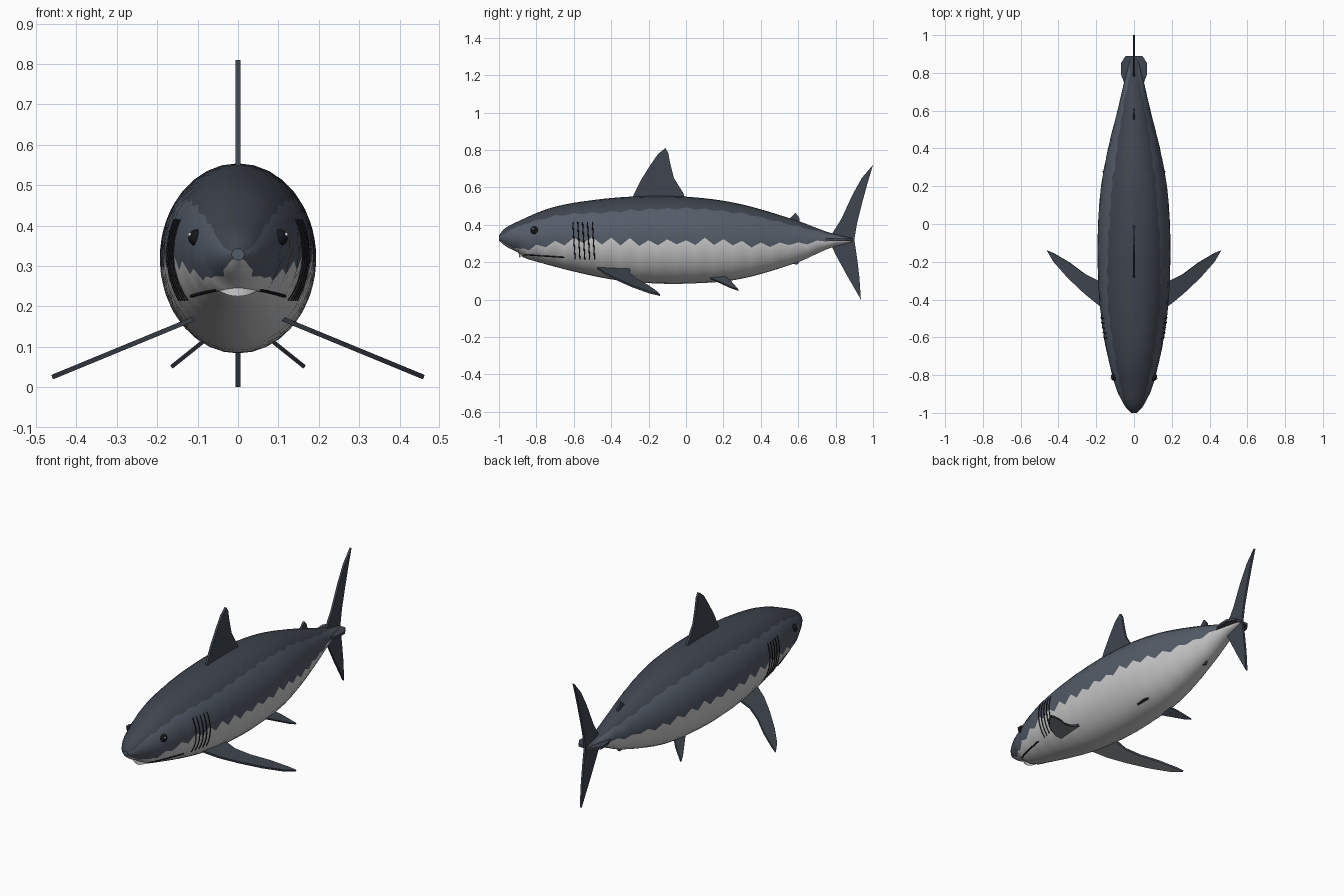
import bpy, bmesh, math, random
from mathutils import Vector

if "Cube" in bpy.data.objects:
    bpy.data.objects.remove(bpy.data.objects["Cube"])

random.seed(4)


def mat(name, r, g, b):
    m = bpy.data.materials.new(name)
    m.diffuse_color = (r, g, b, 1)
    m.use_nodes = True
    m.node_tree.nodes["Principled BSDF"].inputs["Base Color"].default_value = m.diffuse_color
    return m


BACK = mat("back_dark", .05, .06, .078)
SIDE = mat("side_slate", .088, .108, .14)
BELLY = mat("belly_white", .66, .68, .69)
UNDER = mat("fin_underside", .2, .21, .215)
BLACK = mat("black", .008, .008, .01)
TEETH = mat("teeth_white", .85, .85, .83)


def curve_at(keys, y):
    """Smooth interpolation through (y, value) pairs."""
    if y <= keys[0][0]:
        return keys[0][1]
    for i in range(len(keys) - 1):
        (a, u), (b, v) = keys[i], keys[i + 1]
        if y <= b:
            def slope(j):
                p, q = keys[max(j - 1, 0)], keys[min(j + 1, len(keys) - 1)]
                return (q[1] - p[1]) / (q[0] - p[0])
            h, t = b - a, (y - a) / (b - a)
            return (u * (1 + 2 * t) * (1 - t) ** 2 + v * t * t * (3 - 2 * t)
                    + h * slope(i) * t * (1 - t) ** 2 - h * slope(i + 1) * t * t * (1 - t))
    return keys[-1][1]


TOP = [(-1, .343), (-.97, .38), (-.9, .417), (-.74, .485), (-.57, .522), (-.3, .55), (0, .55),
       (.28, .513), (.6, .42), (.76, .36), (.89, .328)]
BOTTOM = [(-1, .315), (-.96, .282), (-.9, .253), (-.87, .226), (-.8, .203), (-.6, .15),
          (-.4, .108), (-.2, .088), (0, .085), (.28, .108), (.6, .2), (.76, .272), (.89, .308)]
WIDTH = [(-1, .016), (-.97, .045), (-.9, .083), (-.8, .116), (-.6, .16), (-.4, .184), (-.2, .193),
         (0, .191), (.2, .175), (.4, .138), (.6, .088), (.75, .053), (.89, .02)]
WHITE_LINE = [(-1, .318), (-.92, .275), (-.8, .28), (-.6, .315), (-.4, .315), (-.2, .3),
              (.1, .307), (.5, .297), (.75, .312), (.89, .317)]
DARK_LINE = [(-1, .335), (-.9, .39), (-.7, .445), (-.3, .475), (0, .487), (.3, .46),
             (.6, .39), (.89, .323)]


def section(y):
    t, b = curve_at(TOP, y), curve_at(BOTTOM, y)
    return (t + b) / 2, (t - b) / 2, curve_at(WIDTH, y)


def skin_x(y, z):
    c, h, w = section(y)
    return w * math.sqrt(max(0, 1 - ((z - c) / h) ** 2))


def finish(name, bm, mats, smooth=True):
    bmesh.ops.recalc_face_normals(bm, faces=bm.faces)
    me = bpy.data.meshes.new(name)
    bm.to_mesh(me)
    bm.free()
    for m in mats:
        me.materials.append(m)
    ob = bpy.data.objects.new(name, me)
    bpy.context.collection.objects.link(ob)
    if smooth:
        bpy.ops.object.select_all(action='DESELECT')
        ob.select_set(True)
        bpy.context.view_layer.objects.active = ob
        bpy.ops.object.shade_smooth_by_angle(angle=math.radians(35))
    return ob


# Body: elliptical rings whose columns follow the wavy colour borders
def build_body():
    bm = bmesh.new()
    ys = [-1, -.99, -.975, -.95, -.925, -.9, -.885, -.87, -.84] + [-.8 + .05 * i for i in range(34)] + [.89]
    NB, NS, NT = 8, 4, 4
    rings = []
    for k, y in enumerate(ys):
        c, h, w = section(y)
        calm = min(1, h / .2) * (.4 if y < -.85 else 1)

        def angle(line, amp):
            z = curve_at(line, y) + calm * amp * (1 if k % 2 else -1) * random.uniform(.3, 1)
            return math.asin(max(-.9, min(.9, (z - c) / h)))
        lo = angle(WHITE_LINE, .024)
        hi = max(lo + .1, angle(DARK_LINE, .009))
        q = math.pi / 2
        half = [-q + (lo + q) * i / NB for i in range(NB)]
        half += [lo + (hi - lo) * i / NS for i in range(NS)]
        half += [hi + (q - hi) * i / NT for i in range(NT + 1)]
        full = half + [math.pi - a for a in half[-2:0:-1]]
        rings.append([bm.verts.new((w * math.cos(a), y, c + h * math.sin(a))) for a in full])
    n = len(rings[0])
    for r, s in zip(rings, rings[1:]):
        for i in range(n):
            f = bm.faces.new((r[i], r[(i + 1) % n], s[(i + 1) % n], s[i]))
            col = i if i < n // 2 else n - 1 - i
            f.material_index = 0 if col < NB else 1 if col < NB + NS else 2
    bm.faces.new(rings[0]).material_index = 1
    bm.faces.new(rings[-1]).material_index = 1
    finish("body", bm, [BELLY, SIDE, BACK])


# Fins: thin plates from an outline
def plate(name, pts, offset, mats=(BACK,)):
    bm = bmesh.new()
    o = Vector(offset)
    a = [bm.verts.new(Vector(p) + o) for p in pts]
    b = [bm.verts.new(Vector(p) - o) for p in pts]
    n = len(pts)
    bm.faces.new(a)
    low = bm.faces.new(b[::-1])
    if len(mats) > 1:
        low.material_index = 1
    for i in range(n):
        bm.faces.new((a[i], a[(i + 1) % n], b[(i + 1) % n], b[i]))
    return finish(name, bm, mats, False)


# Dark grooves that lie on the skin
def groove(name, pts, radius):
    cu = bpy.data.curves.new(name, 'CURVE')
    cu.dimensions = '3D'
    cu.bevel_depth = radius
    cu.bevel_resolution = 1
    sp = cu.splines.new('POLY')
    sp.points.add(len(pts) - 1)
    for p, v in zip(sp.points, pts):
        p.co = (*v, 1)
    cu.materials.append(BLACK)
    bpy.context.collection.objects.link(bpy.data.objects.new(name, cu))


build_body()

# Upright fins on the centre line, outlines in (y, z)
UPRIGHT = {
    "dorsal_fin": [(-.29, .53), (-.28, .56), (-.24, .64), (-.19, .72), (-.15, .778), (-.11, .81),
                   (-.095, .785), (-.085, .73), (-.065, .65), (-.015, .57), (0, .53)],
    "second_dorsal_fin": [(.54, .42), (.56, .44), (.585, .465), (.605, .44), (.61, .40)],
    "anal_fin": [(.55, .21), (.575, .19), (.595, .187), (.61, .205), (.62, .23)],
    "tail_upper_lobe": [(.77, .335), (.83, .43), (.89, .56), (.94, .65), (1.0, .72), (.97, .62),
                        (.94, .51), (.915, .41), (.9, .32), (.8, .315)],
    "tail_lower_lobe": [(.77, .305), (.80, .24), (.86, .13), (.935, 0), (.927, .12), (.915, .22),
                        (.9, .32), (.8, .325)],
}
for name, pts in UPRIGHT.items():
    plate(name, [(0, y, z) for y, z in pts], (.006, 0, 0))

# Paired fins, outlines in (x, y), sloping outward and down
PECTORAL = [(.11, -.475), (.18, -.435), (.26, -.37), (.35, -.285), (.425, -.2), (.46, -.14),
            (.425, -.155), (.34, -.205), (.26, -.265), (.19, -.3), (.11, -.3)]
PELVIC = [(.085, .13), (.13, .21), (.15, .245), (.165, .28), (.135, .26), (.10, .235), (.065, .2)]
for s, tag in ((1, "left"), (-1, "right")):
    plate("pectoral_fin_" + tag, [(s * x, y, .165 - .412 * (x - .12)) for x, y in PECTORAL],
          (s * .002, 0, .0055), (BACK, UNDER))
    plate("pelvic_fin_" + tag, [(s * x, y, .11 - .8 * (x - .09)) for x, y in PELVIC],
          (s * .003, 0, .004))

    # Tail keel
    keel = [(0, .70), (.05, .74), (.068, .79), (.07, .85), (.045, .89), (0, .89)]
    plate("tail_keel_" + tag, [(s * x, y, .32) for x, y in keel], (0, 0, .007))

    # Gill slits
    for i in range(5):
        pts = []
        for j in range(8):
            z = .215 + .2 * j / 7
            y = -.605 + .026 * i + .012 * (1 - j / 7)
            pts.append((s * skin_x(y, z), y, z))
        groove(f"gill_slit_{tag}_{i + 1}", pts, .003)

    # Mouth line
    pts = []
    for j in range(10):
        y = -.865 + .215 * j / 9
        z = .24 - .015 * j / 9
        pts.append((s * skin_x(y, z), y, z))
    groove("mouth_line_" + tag, pts, .004)

    # Eye with a small bright glint
    ex = skin_x(-.81, .37)
    for nm, r, loc, m in (("eye_", .021, (ex - .006, -.81, .37), BLACK),
                          ("eye_glint_", .005, (ex + .011, -.818, .378), TEETH)):
        bm = bmesh.new()
        bmesh.ops.create_uvsphere(bm, u_segments=16, v_segments=10, radius=r)
        bmesh.ops.translate(bm, verts=bm.verts, vec=(s * loc[0], loc[1], loc[2]))
        finish(nm + tag, bm, [m])

# Teeth: a curved crescent under the snout
bm = bmesh.new()
rows = []
for i in range(13):
    t = i / 6 - 1
    y = -.892 + .037 * t * t
    rows.append([bm.verts.new((.06 * t, y, z)) for z in (.247, .225 + .021 * t * t)])
for a, b in zip(rows, rows[1:]):
    bm.faces.new((a[0], a[1], b[1], b[0]))
finish("teeth", bm, [TEETH])
